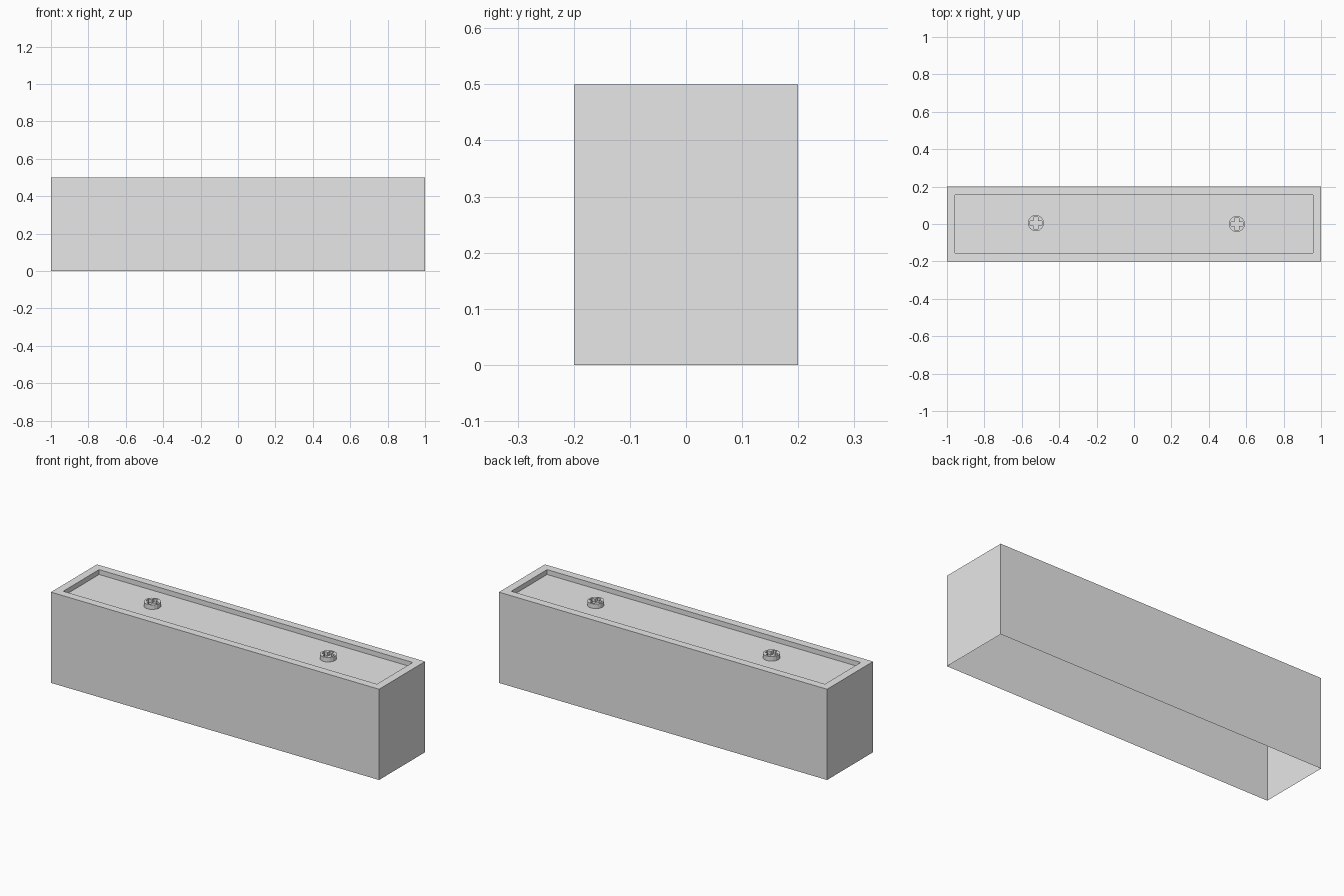
import bpy
import bmesh
from mathutils import Matrix, Vector

if "Cube" in bpy.data.objects:
    bpy.data.objects.remove(bpy.data.objects["Cube"])

LENGTH, WIDTH, HEIGHT = 2.0, 0.4, 0.5
RIM = 0.0625           # rim width around the recess
DEPTH = 0.027          # recess depth
FLOOR = HEIGHT - DEPTH
HEAD_RADIUS = 0.043
HEAD_TOP = HEIGHT - 0.002

grey = bpy.data.materials.new("plain grey")
grey.use_nodes = True
grey.diffuse_color = (0.8, 0.8, 0.8, 1)
grey.node_tree.nodes["Principled BSDF"].inputs["Base Color"].default_value = (0.8, 0.8, 0.8, 1)


def make_object(name, bm):
    mesh = bpy.data.meshes.new(name)
    bm.to_mesh(mesh)
    bm.free()
    mesh.materials.append(grey)
    obj = bpy.data.objects.new(name, mesh)
    bpy.context.collection.objects.link(obj)
    return obj


# Hollow block: open underneath, with a shallow recess in the top
bm = bmesh.new()
bmesh.ops.create_cube(bm, size=1, matrix=Matrix.Translation((0, 0, HEIGHT / 2))
                      @ Matrix.Diagonal((LENGTH, WIDTH, HEIGHT, 1)))
bm.normal_update()
top = next(f for f in bm.faces if f.normal.z > 0.9)
bottom = next(f for f in bm.faces if f.normal.z < -0.9)
bmesh.ops.delete(bm, geom=[bottom], context="FACES_ONLY")
bmesh.ops.inset_region(bm, faces=[top], thickness=RIM)
floor = bmesh.ops.extrude_discrete_faces(bm, faces=[top])["faces"]
bmesh.ops.translate(bm, verts=floor[0].verts, vec=(0, 0, -DEPTH))
make_object("block_shell", bm)


def cross_cutter(centre, reach, half, depth):
    """Plus-shaped prism that cuts the driver slot."""
    corner = [(reach, -half), (reach, half), (half, half)]
    outline = []
    for turn in range(4):
        spin = Matrix.Rotation(turn * 1.5707963, 3, "Z")
        outline += [spin @ Vector((x, y, -depth)) for x, y in corner]
    bm = bmesh.new()
    base = bm.faces.new([bm.verts.new(p + centre) for p in outline])
    grown = bmesh.ops.extrude_face_region(bm, geom=[base])["geom"]
    bmesh.ops.translate(bm, vec=(0, 0, depth * 2),
                        verts=[v for v in grown if isinstance(v, bmesh.types.BMVert)])
    bmesh.ops.recalc_face_normals(bm, faces=bm.faces)
    return make_object("slot_cutter", bm)


# Cross-slot screw heads standing on the recess floor
def screw_head(name, x, y):
    tall = HEAD_TOP - FLOOR
    bm = bmesh.new()
    bmesh.ops.create_cone(bm, cap_ends=True, segments=16, radius1=HEAD_RADIUS,
                          radius2=HEAD_RADIUS, depth=tall,
                          matrix=Matrix.Translation((x, y, FLOOR + tall / 2)))
    head = make_object(name, bm)
    cutter = cross_cutter(Vector((x, y, HEAD_TOP)), 0.032, 0.012, 0.018)
    cut = head.modifiers.new("slot", "BOOLEAN")
    cut.operation = "DIFFERENCE"
    cut.solver = "EXACT"
    cut.object = cutter
    # Bake the cut so the cutter can go
    graph = bpy.context.evaluated_depsgraph_get()
    baked = bpy.data.meshes.new_from_object(head.evaluated_get(graph))
    head.modifiers.clear()
    head.data = baked
    bpy.data.objects.remove(cutter)


screw_head("right_screw", -0.525, 0.005)
screw_head("left_screw", 0.55, 0.0)
